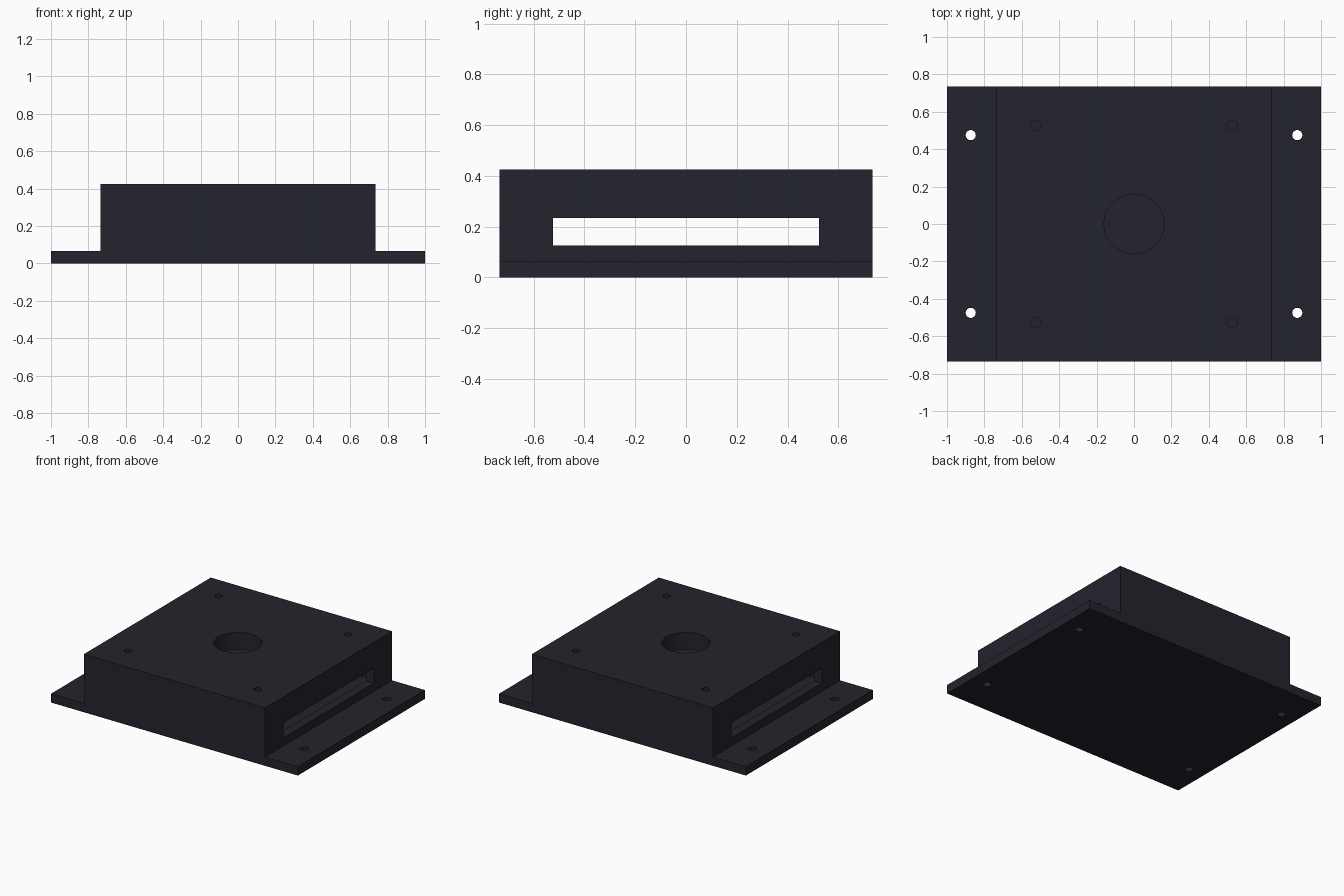
import bpy, bmesh
from mathutils import Matrix, Vector

if "Cube" in bpy.data.objects:
    bpy.data.objects.remove(bpy.data.objects["Cube"])

HALF = 0.735          # half depth of the box and plate
TOP = 0.425           # overall height
PLATE = 0.065         # plate and wall thickness

mat = bpy.data.materials.new("dark charcoal")
mat.diffuse_color = (0.017, 0.017, 0.026, 1)
mat.use_nodes = True
mat.node_tree.nodes["Principled BSDF"].inputs["Base Color"].default_value = mat.diffuse_color


def make_object(name, bm):
    bmesh.ops.recalc_face_normals(bm, faces=bm.faces)
    mesh = bpy.data.meshes.new(name)
    bm.to_mesh(mesh)
    bm.free()
    mesh.materials.append(mat)
    obj = bpy.data.objects.new(name, mesh)
    bpy.context.collection.objects.link(obj)
    return obj


def box(name, x, y, z0, z1):
    bm = bmesh.new()
    bmesh.ops.create_cube(bm, size=1, matrix=Matrix.LocRotScale(
        Vector((0, 0, (z0 + z1) / 2)), None, Vector((2 * x, 2 * y, z1 - z0))))
    return make_object(name, bm)


def drills(name, places, radius, z0, z1, sides=32):
    bm = bmesh.new()
    for x, y in places:
        bmesh.ops.create_cone(bm, cap_ends=True, segments=sides, radius1=radius,
                              radius2=radius, depth=z1 - z0,
                              matrix=Matrix.Translation((x, y, (z0 + z1) / 2)))
    return make_object(name, bm)


def corners(x, y):
    return [(sx * x, sy * y) for sx in (-1, 1) for sy in (-1, 1)]


# Housing: hat-shaped profile extruded front to back
profile = [(-1, 0), (1, 0), (1, PLATE), (HALF, PLATE), (HALF, TOP),
           (-HALF, TOP), (-HALF, PLATE), (-1, PLATE)]
bm = bmesh.new()
face = bm.faces.new([bm.verts.new((x, -HALF, z)) for x, z in profile])
ext = bmesh.ops.extrude_face_region(bm, geom=[face])
bmesh.ops.translate(bm, vec=(0, 2 * HALF, 0),
                    verts=[v for v in ext["geom"] if isinstance(v, bmesh.types.BMVert)])
housing = make_object("housing", bm)

# Inner chamber, side slots, centre opening, lid holes, flange holes
cutters = [
    box("chamber_cutter", HALF - PLATE, HALF - PLATE, PLATE, 0.30),
    box("slot_cutter", 0.9, 0.525, 0.125, 0.235),
    drills("centre_opening_cutter", [(0, 0)], 0.16, 0.2, 0.6, 64),
    drills("lid_hole_cutter", corners(0.525, 0.525), 0.027, 0.2, 0.6),
    drills("flange_hole_cutter", corners(0.873, 0.475), 0.027, -0.1, 0.2),
]
bpy.context.view_layer.objects.active = housing
housing.select_set(True)
for cutter in cutters:
    cutter.hide_render = True
    mod = housing.modifiers.new(cutter.name, 'BOOLEAN')
    mod.operation = 'DIFFERENCE'
    mod.solver = 'EXACT'
    mod.object = cutter
    bpy.ops.object.modifier_apply(modifier=mod.name)
    bpy.data.objects.remove(cutter, do_unlink=True)

bpy.ops.object.shade_smooth_by_angle()
